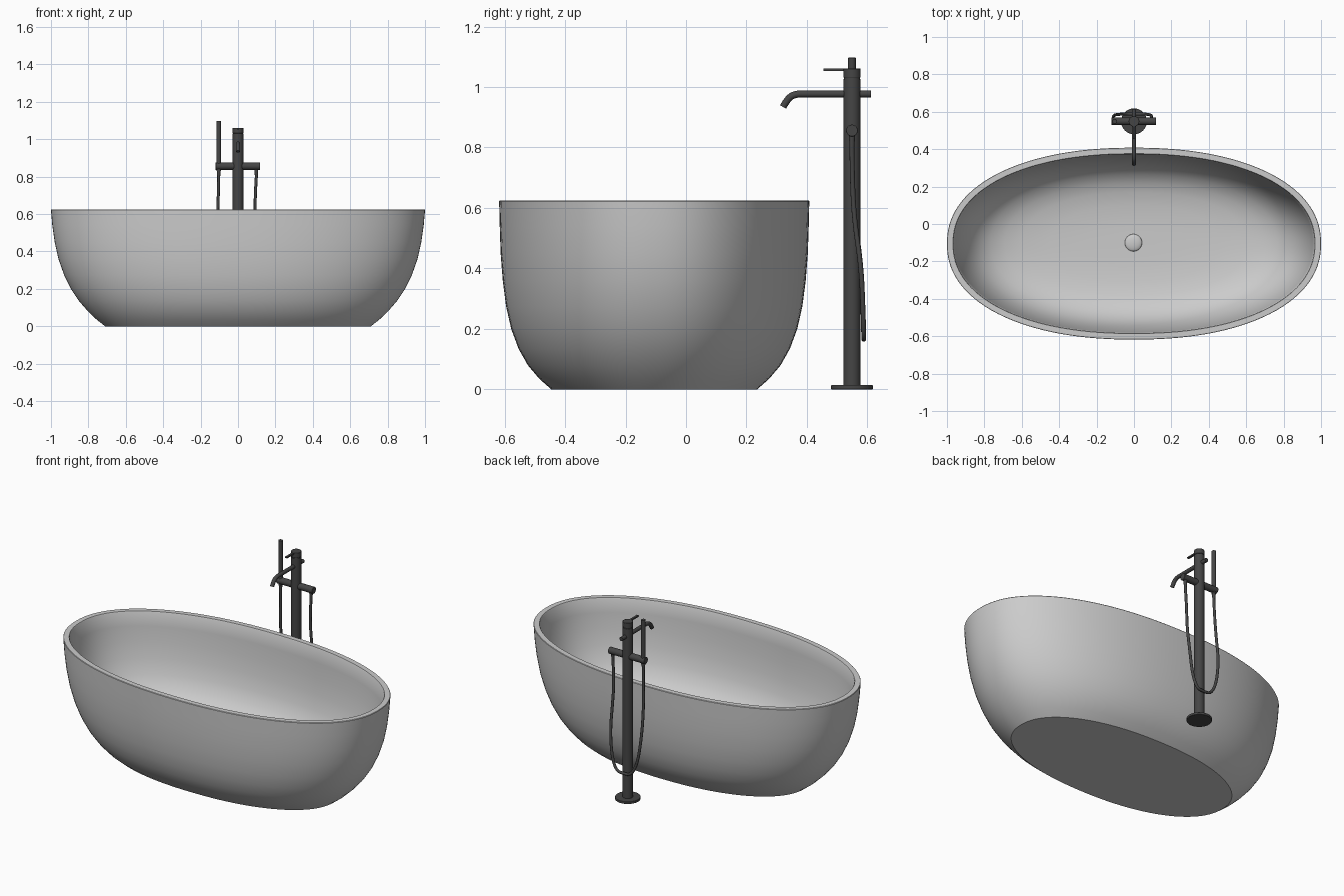
import bpy, bmesh, math
from mathutils import Vector

if "Cube" in bpy.data.objects:
    bpy.data.objects.remove(bpy.data.objects["Cube"])

TUB_Y, TAP_Y = -0.105, 0.549
dark = bpy.data.materials.new("dark_metal")
dark.diffuse_color = (0.06, 0.06, 0.06, 1)
dark.use_nodes = True
dark.node_tree.nodes["Principled BSDF"].inputs["Base Color"].default_value = dark.diffuse_color


def finish(ob, angle=35, mat=None):
    bpy.ops.object.select_all(action='DESELECT')
    ob.select_set(True)
    bpy.context.view_layer.objects.active = ob
    bpy.ops.object.shade_smooth_by_angle(angle=math.radians(angle))
    if mat:
        ob.data.materials.append(mat)


def rod(name, a, b, r, r2=None, mat=dark, bevel=0.0, verts=32):
    a, b = Vector(a), Vector(b)
    d = b - a
    bpy.ops.mesh.primitive_cone_add(vertices=verts, radius1=r, radius2=r if r2 is None else r2,
                                    depth=d.length, location=(a + b) / 2,
                                    rotation=d.to_track_quat('Z', 'Y').to_euler())
    ob = bpy.context.object
    ob.name = name
    if bevel:
        m = ob.modifiers.new("bevel", 'BEVEL')
        m.width, m.segments = bevel, 2
    finish(ob, mat=mat)
    return ob


def tube(name, pts, r):
    cu = bpy.data.curves.new(name, 'CURVE')
    cu.dimensions = '3D'
    cu.bevel_depth, cu.bevel_resolution, cu.resolution_u = r, 4, 10
    cu.use_fill_caps = True
    sp = cu.splines.new('NURBS')
    sp.points.add(len(pts) - 1)
    for p, co in zip(sp.points, pts):
        p.co = (*co, 1)
    sp.order_u, sp.use_endpoint_u = 3, True
    ob = bpy.data.objects.new(name, cu)
    bpy.context.collection.objects.link(ob)
    bpy.ops.object.select_all(action='DESELECT')
    ob.select_set(True)
    bpy.context.view_layer.objects.active = ob
    bpy.ops.object.convert(target='MESH')
    finish(bpy.context.object, mat=dark)


# Bathtub: rounded oval rings lofted up the outside, over the rim, down the inside
outer = [(0.71, 0.34, 0), (0.755, 0.38, 0.035), (0.802, 0.418, 0.08), (0.85, 0.449, 0.135),
         (0.893, 0.473, 0.2), (0.93, 0.49, 0.275), (0.96, 0.501, 0.36), (0.98, 0.508, 0.45),
         (0.993, 0.511, 0.54), (1.0, 0.513, 0.622), (0.998, 0.511, 0.625)]
inner = [(0.968, 0.481, 0.625), (0.965, 0.478, 0.62), (0.955, 0.474, 0.54), (0.938, 0.468, 0.45),
         (0.912, 0.456, 0.36), (0.875, 0.437, 0.275), (0.825, 0.408, 0.208), (0.765, 0.37, 0.163),
         (0.69, 0.325, 0.133), (0.6, 0.275, 0.115), (0.45, 0.205, 0.102), (0.25, 0.12, 0.096),
         (0.1, 0.06, 0.095)]
SEG = 128
bm = bmesh.new()
rings = []
for rx, ry, z in outer + inner:
    ring = []
    for i in range(SEG):
        t = 2 * math.pi * i / SEG
        c, s = math.cos(t), math.sin(t)
        k = (abs(c) ** 2.2 + abs(s) ** 2.2) ** (-1 / 2.2)
        ring.append(bm.verts.new((rx * c * k, TUB_Y + ry * s * k, z)))
    rings.append(ring)
for lo, hi in zip(rings, rings[1:]):
    for i in range(SEG):
        j = (i + 1) % SEG
        bm.faces.new((lo[i], lo[j], hi[j], hi[i]))
bm.faces.new(rings[0][::-1])
bm.faces.new(rings[-1])
me = bpy.data.meshes.new("bathtub")
bm.to_mesh(me)
bm.free()
tub = bpy.data.objects.new("bathtub", me)
bpy.context.collection.objects.link(tub)
finish(tub)

# Domed drain plug
bpy.ops.mesh.primitive_uv_sphere_add(segments=48, ring_count=16, radius=1, location=(-0.003, -0.1, 0.095))
plug = bpy.context.object
plug.name = "drain_plug"
plug.scale = (0.046, 0.046, 0.014)
finish(plug)

# Floor-standing tap column
rod("tap_base", (0, TAP_Y, 0), (0, TAP_Y, 0.014), 0.069, bevel=0.002, verts=48)
rod("tap_column", (0, TAP_Y, 0.01), (0, TAP_Y, 1.027), 0.0285, verts=48)
rod("tap_neck", (0, TAP_Y, 1.02), (0, TAP_Y, 1.036), 0.026)
rod("tap_cap", (0, TAP_Y, 1.031), (0, TAP_Y, 1.061), 0.0285, bevel=0.002, verts=48)

# Flat lever on top
bpy.ops.mesh.primitive_cube_add(size=1, location=(0, 0.503, 1.057))
lever = bpy.context.object
lever.name = "lever"
lever.scale = (0.013, 0.096, 0.008)
finish(lever, mat=dark)

# Spout with down-turned end, and its stub at the back
tube("spout", [(0, 0.56, 0.977), (0, 0.47, 0.977), (0, 0.39, 0.977), (0, 0.365, 0.977),
               (0, 0.338, 0.965), (0, 0.321, 0.934)], 0.0115)
rod("spout_knob", (0, 0.55, 0.977), (0, 0.612, 0.977), 0.0115, bevel=0.001)

# Crossbar holding the hand shower and hose outlet
rod("crossbar", (-0.12, TAP_Y, 0.856), (0.118, TAP_Y, 0.856), 0.0195, bevel=0.002)
rod("hand_shower", (-0.103, TAP_Y, 0.83), (-0.103, TAP_Y, 1.097), 0.0125, bevel=0.001)
for x, side in ((-0.103, "left"), (0.098, "right")):
    rod(side + "_hose_nut", (x, TAP_Y, 0.785), (x, TAP_Y, 0.845), 0.007, 0.0105)

# Hanging hose loop
tube("shower_hose", [(-0.103, 0.549, 0.80), (-0.105, 0.552, 0.70), (-0.111, 0.56, 0.55),
                     (-0.111, 0.58, 0.40), (-0.09, 0.586, 0.25), (-0.05, 0.588, 0.17),
                     (0, 0.588, 0.165), (0.05, 0.588, 0.17), (0.08, 0.586, 0.25),
                     (0.094, 0.58, 0.40), (0.094, 0.558, 0.55), (0.09, 0.55, 0.68),
                     (0.098, 0.549, 0.80)], 0.008)
